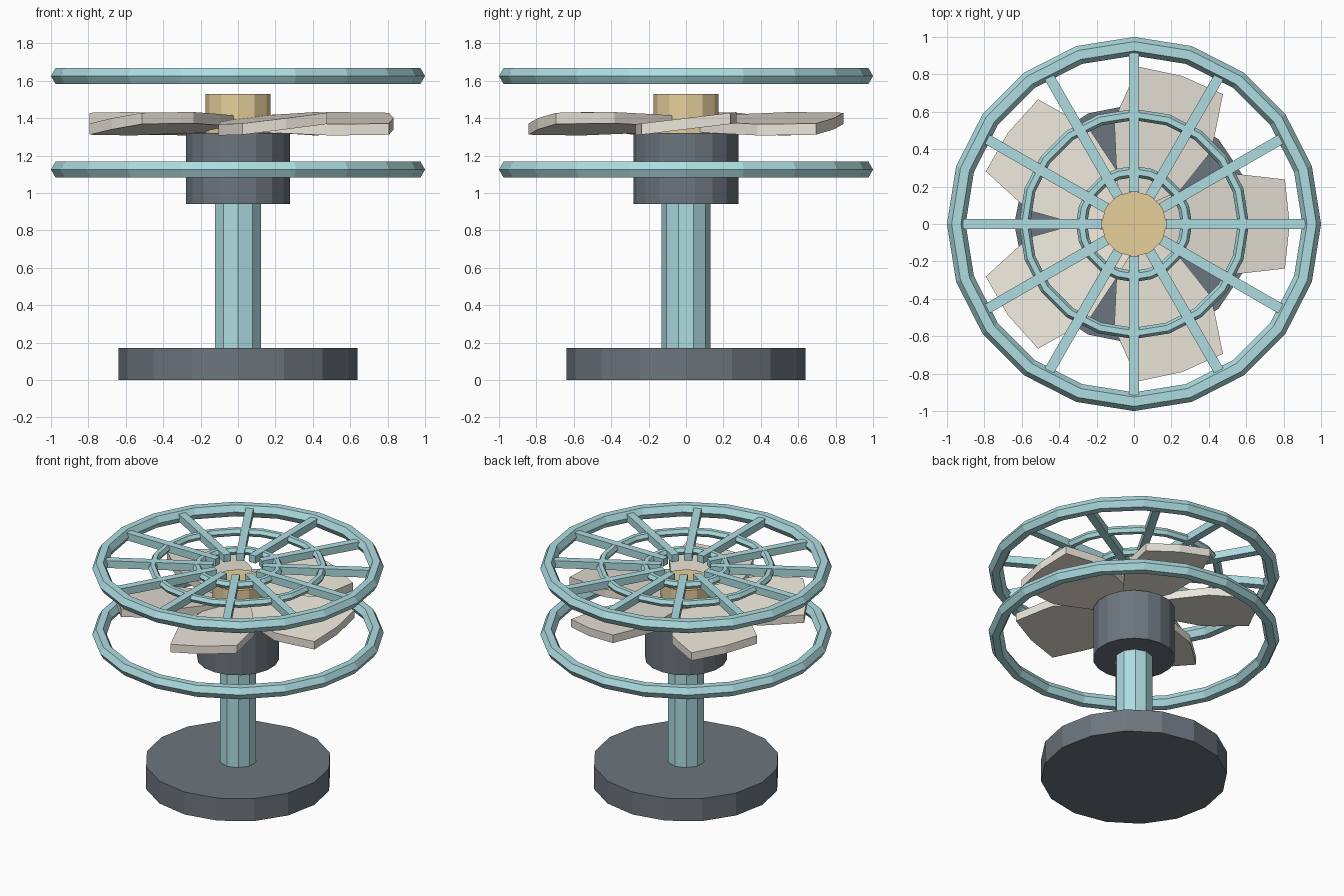
import bpy, bmesh
from math import pi, cos, sin
from mathutils import Matrix

if "Cube" in bpy.data.objects:
    bpy.data.objects.remove(bpy.data.objects["Cube"])


def material(name, rgb):
    m = bpy.data.materials.new(name)
    m.diffuse_color = (*rgb, 1)
    m.use_nodes = True
    m.node_tree.nodes["Principled BSDF"].inputs["Base Color"].default_value = m.diffuse_color
    return m


TEAL = material("teal_paint", (0.42, 0.72, 0.75))
DARK = material("dark_metal", (0.15, 0.18, 0.21))
BEIGE = material("beige_blade", (0.84, 0.79, 0.70))
BRASS = material("brass", (0.80, 0.63, 0.33))


def finish(bm, name, mat):
    bmesh.ops.recalc_face_normals(bm, faces=bm.faces)
    me = bpy.data.meshes.new(name)
    bm.to_mesh(me)
    bm.free()
    ob = bpy.data.objects.new(name, me)
    bpy.context.collection.objects.link(ob)
    me.materials.append(mat)
    return ob


def cylinder(name, r, z0, z1, sides, mat):
    bm = bmesh.new()
    bmesh.ops.create_cone(bm, cap_ends=True, segments=sides, radius1=r, radius2=r,
                          depth=z1 - z0, matrix=Matrix.Translation((0, 0, (z0 + z1) / 2)))
    return finish(bm, name, mat)


def ring(name, R, r, z, segs=20, sides=6):
    bm = bmesh.new()
    grid = []
    for i in range(segs):
        a = 2 * pi * i / segs
        row = []
        for j in range(sides):
            b = 2 * pi * j / sides
            d = R + r * cos(b)
            row.append(bm.verts.new((d * cos(a), d * sin(a), z + r * sin(b))))
        grid.append(row)
    for i in range(segs):
        n = (i + 1) % segs
        for j in range(sides):
            k = (j + 1) % sides
            bm.faces.new((grid[i][j], grid[n][j], grid[n][k], grid[i][k]))
    return finish(bm, name, TEAL)


# stand and motor
cylinder("base", 0.64, 0.0, 0.17, 16, DARK)
cylinder("pole", 0.13, 0.15, 0.96, 10, TEAL)
cylinder("motor_housing", 0.282, 0.94, 1.32, 18, DARK)
cylinder("blade_hub", 0.175, 1.30, 1.53, 12, BRASS)

# guard rings
FRONT_Z, BACK_Z = 1.625, 1.125
ring("back_guard_ring", 0.95, 0.05, BACK_Z)
ring("front_guard_outer_ring", 0.95, 0.05, FRONT_Z)
ring("front_guard_middle_ring", 0.585, 0.03, FRONT_Z)
ring("front_guard_inner_ring", 0.28, 0.03, FRONT_Z)

# guard spokes
IN, OUT = 0.17, 0.93
for i in range(12):
    bm = bmesh.new()
    m = (Matrix.Rotation(2 * pi * i / 12, 4, 'Z')
         @ Matrix.Translation(((IN + OUT) / 2, 0, FRONT_Z))
         @ Matrix.Diagonal((OUT - IN, 0.055, 0.055, 1)))
    bmesh.ops.create_cube(bm, size=1, matrix=m)
    finish(bm, f"guard_spoke_{i + 1}", TEAL)

# pitched blades: half outline (along, across), mirrored over the blade axis
half = [(0.12, 0.125), (0.25, 0.18), (0.49, 0.27), (0.57, 0.265), (0.807, 0.238)]
outline = half + [(0.832, 0)] + [(u, -v) for u, v in reversed(half)]
PITCH, THICK = 0.12, 0.06
for i in range(5):
    bm = bmesh.new()
    f = bm.faces.new([bm.verts.new((u, v, 1.37 + PITCH * v - THICK / 2)) for u, v in outline])
    ext = bmesh.ops.extrude_face_region(bm, geom=[f], use_keep_orig=True)
    top = [g for g in ext["geom"] if isinstance(g, bmesh.types.BMVert)]
    bmesh.ops.translate(bm, verts=top, vec=(0, 0, THICK))
    bmesh.ops.rotate(bm, verts=bm.verts, cent=(0, 0, 0),
                     matrix=Matrix.Rotation(2 * pi * i / 5, 3, 'Z'))
    finish(bm, f"blade_{i + 1}", BEIGE)
